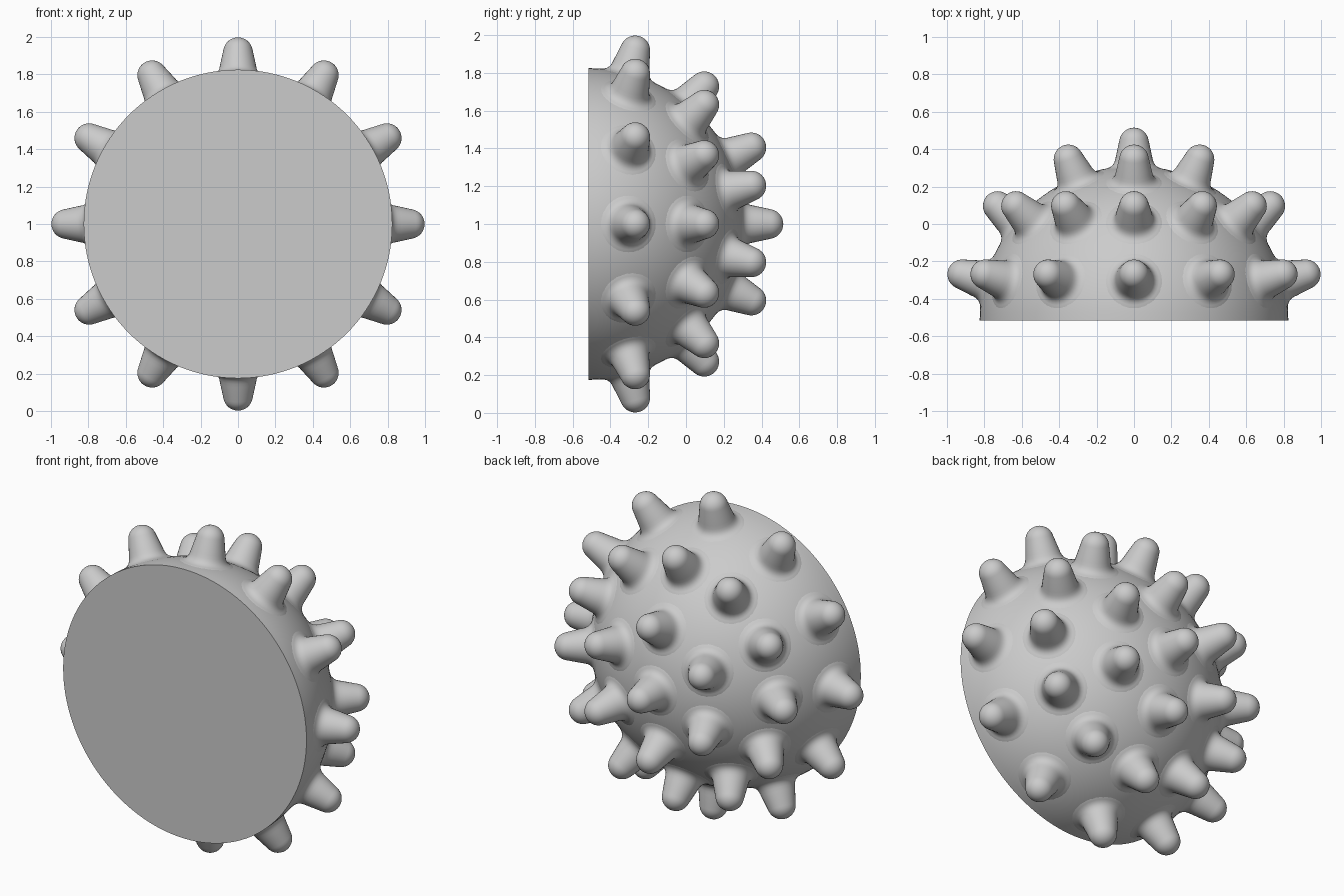
import bpy, bmesh
from math import sin, cos, radians, pi
from mathutils import Vector

if "Cube" in bpy.data.objects:
    bpy.data.objects.remove(bpy.data.objects["Cube"], do_unlink=True)

CENTRE = Vector((0, -0.515, 1))   # middle of the flat disc
RADIUS = 0.825

grey = bpy.data.materials.new("plain grey")
grey.use_nodes = True
grey.diffuse_color = (0.6, 0.6, 0.6, 1)
grey.node_tree.nodes["Principled BSDF"].inputs["Base Color"].default_value = (0.6, 0.6, 0.6, 1)


def lathe(name, profile, steps):
    """Spin an (r, h) profile about local z into a mesh."""
    bm = bmesh.new()
    verts = [bm.verts.new((r, 0, h)) for r, h in profile]
    edges = [bm.edges.new(pair) for pair in zip(verts, verts[1:])]
    bmesh.ops.spin(bm, geom=verts + edges, cent=(0, 0, 0), axis=(0, 0, 1),
                   angle=2 * pi, steps=steps, use_merge=False)
    bmesh.ops.remove_doubles(bm, verts=bm.verts, dist=1e-5)
    bmesh.ops.recalc_face_normals(bm, faces=bm.faces)
    mesh = bpy.data.meshes.new(name)
    bm.to_mesh(mesh)
    bm.free()
    mesh.materials.append(grey)
    return mesh


def place(name, mesh, direction):
    """Stand a lathed mesh on the dome centre, pointing along direction."""
    obj = bpy.data.objects.new(name, mesh)
    bpy.context.collection.objects.link(obj)
    obj.location = CENTRE
    obj.rotation_mode = 'QUATERNION'
    obj.rotation_quaternion = direction.to_track_quat('Z', 'Y')
    return obj


# Half dome with a flat disc closing the front
arc = [(RADIUS * cos(radians(a)), RADIUS * sin(radians(a))) for a in range(0, 90, 3)]
dome = place("dome", lathe("dome", [(0, 0)] + arc + [(0, RADIUS)], 128), Vector((0, 1, 0)))

# Tapered spike: flared foot, sloping side, round tip
foot = [(0.175, 0.795), (0.15, 0.811), (0.135, 0.816), (0.122, 0.823), (0.112, 0.833),
        (0.105, 0.845), (0.1, 0.86), (0.096, 0.88)]
tip = [(0.079 * cos(radians(a)), 0.951 + 0.079 * sin(radians(a))) for a in range(10, 90, 10)]
spike = lathe("spike", foot + tip + [(0, 1.03)], 32)

# Rings of spikes: name, angle above the disc, count
rings = [("outer_spike", 15, 12), ("middle_spike", 40, 12),
         ("inner_spike", 64.8, 6), ("centre_spike", 90, 1)]
parts = [dome]
for name, lift, count in rings:
    for i in range(count):
        turn = 2 * pi * i / count
        flat = cos(radians(lift))
        direction = Vector((flat * sin(turn), sin(radians(lift)), flat * cos(turn)))
        parts.append(place(f"{name}_{i + 1}", spike, direction))

# Smooth shading with a crisp rim
bpy.ops.object.select_all(action='DESELECT')
for obj in parts[:2]:
    obj.select_set(True)
bpy.context.view_layer.objects.active = dome
bpy.ops.object.shade_smooth_by_angle(angle=radians(40))
